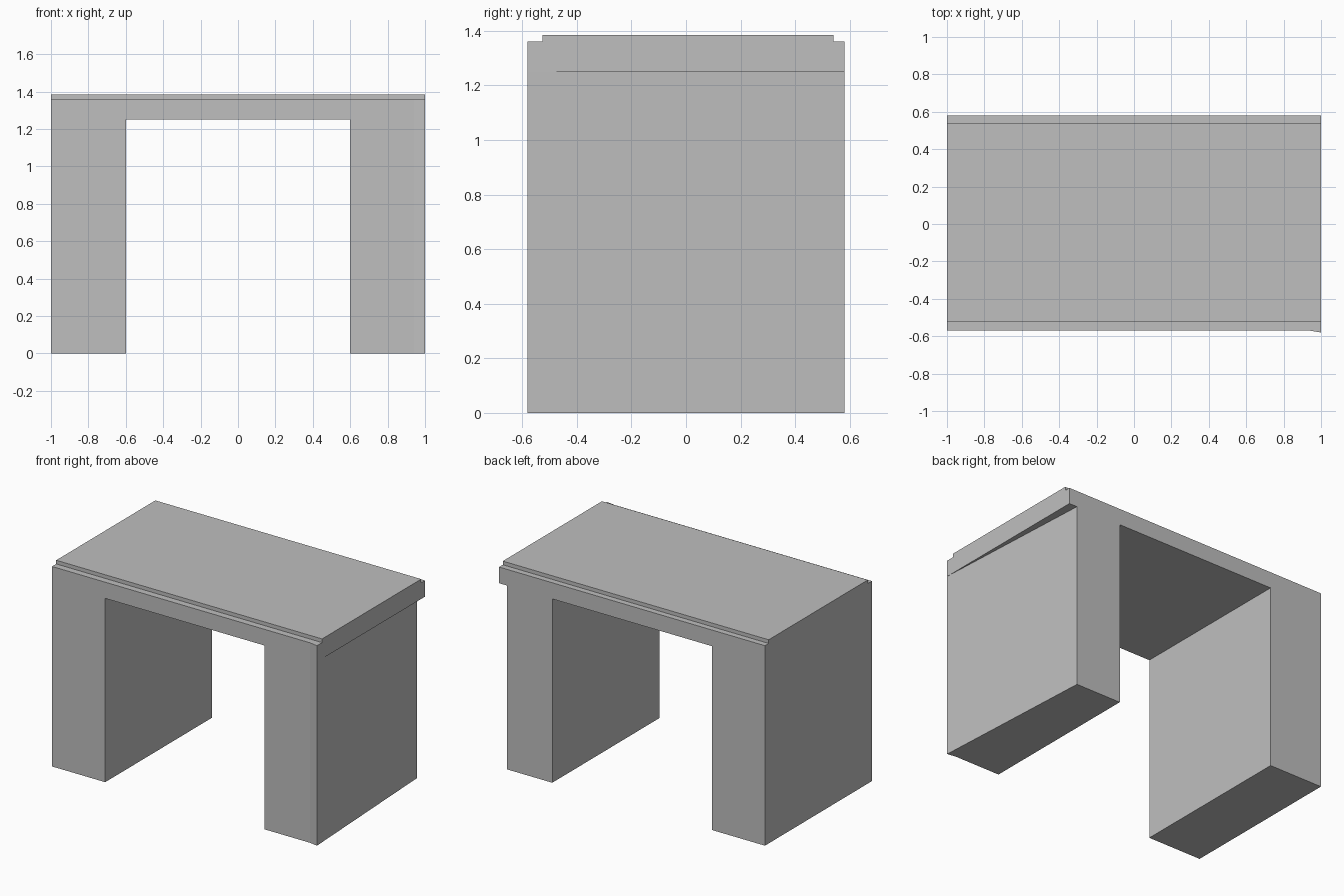
import bpy
import bmesh

cube = bpy.data.objects.get("Cube")
if cube:
    bpy.data.objects.remove(cube, do_unlink=True)

grey = bpy.data.materials.new("plain grey")
grey.use_nodes = True
colour = (0.52, 0.52, 0.52, 1)
grey.diffuse_color = colour
grey.node_tree.nodes["Principled BSDF"].inputs["Base Color"].default_value = colour

FRONT, BACK = -0.57, 0.58
LEG_TOP, BEAM_TOP, TOP = 1.25, 1.36, 1.385


def prism(name, outline, bottom, top):
    """Extrude a counter-clockwise floor outline between two heights."""
    bm = bmesh.new()
    face = bm.faces.new([bm.verts.new((x, y, bottom)) for x, y in outline])
    raised = bmesh.ops.extrude_face_region(bm, geom=[face])["geom"]
    for v in raised:
        if isinstance(v, bmesh.types.BMVert):
            v.co.z = top
    bmesh.ops.recalc_face_normals(bm, faces=bm.faces)
    mesh = bpy.data.meshes.new(name)
    bm.to_mesh(mesh)
    bm.free()
    mesh.materials.append(grey)
    obj = bpy.data.objects.new(name, mesh)
    bpy.context.collection.objects.link(obj)
    return obj


# Flared front corner shared by the left leg and the beam
flare = [(0.94, FRONT), (1, -0.58)]

# Legs: the left one has an outer side that tapers inward to the back
prism("right_leg", [(-1, FRONT), (-0.6, FRONT), (-0.6, BACK), (-1, BACK)], 0, LEG_TOP)
prism("left_leg", [(0.6, FRONT)] + flare + [(0.94, BACK), (0.6, BACK)], 0, LEG_TOP)

# Full-width beam joining the legs
prism("beam", [(-1, FRONT)] + flare + [(1, BACK), (-1, BACK)], LEG_TOP, BEAM_TOP)

# Thin top panel, set in from the front and back edges
prism("top_panel", [(-1, -0.525), (1, -0.525), (1, 0.54), (-1, 0.54)], BEAM_TOP, TOP)
